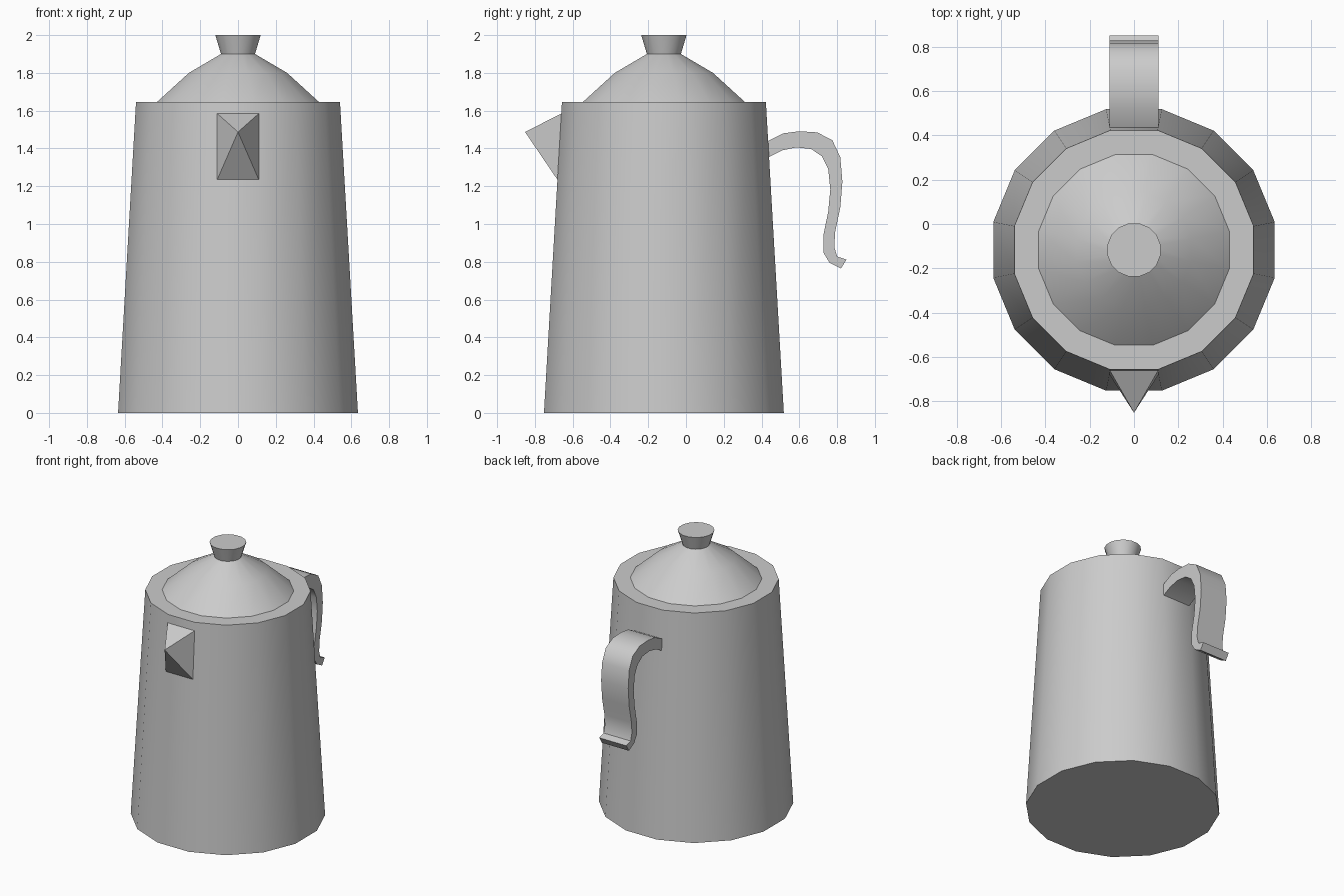
import bpy, bmesh, math

if "Cube" in bpy.data.objects:
    bpy.data.objects.remove(bpy.data.objects["Cube"])

SIDES = 16
CY = -0.117                                  # pot axis in y
K = 1 / math.cos(math.pi / SIDES)            # flat-to-corner radius


def finish(name, bm):
    bmesh.ops.recalc_face_normals(bm, faces=bm.faces)
    mesh = bpy.data.meshes.new(name)
    bm.to_mesh(mesh)
    bm.free()
    ob = bpy.data.objects.new(name, mesh)
    bpy.context.collection.objects.link(ob)
    bpy.ops.object.select_all(action='DESELECT')
    bpy.context.view_layer.objects.active = ob
    ob.select_set(True)
    bpy.ops.object.shade_smooth_by_angle(angle=math.radians(40))
    return ob


def lathe(name, profile, cap_bottom, cap_top):
    bm = bmesh.new()
    rings = []
    for r, z in profile:
        ring = []
        for i in range(SIDES):
            a = (i + 0.5) * 2 * math.pi / SIDES
            ring.append(bm.verts.new((r * K * math.cos(a), CY + r * K * math.sin(a), z)))
        rings.append(ring)
    for lo, hi in zip(rings, rings[1:]):
        for i in range(SIDES):
            j = (i + 1) % SIDES
            bm.faces.new((lo[i], lo[j], hi[j], hi[i]))
    if cap_bottom:
        bm.faces.new(rings[0][::-1])
    if cap_top:
        bm.faces.new(rings[-1])
    return finish(name, bm)


# Tapered body with flat rim
lathe("pot_body", [(0.635, 0), (0.54, 1.645), (0.43, 1.645)], True, False)

# Domed lid and flared knob
lathe("lid", [(0.43, 1.645), (0.26, 1.80), (0.09, 1.90), (0.12, 2.0)], False, True)

# Pyramid spout
bm = bmesh.new()
base = [bm.verts.new(p) for p in ((-0.11, -0.681, 1.235), (0.11, -0.681, 1.235),
                                  (0.11, -0.66, 1.585), (-0.11, -0.66, 1.585))]
tip = bm.verts.new((0, -0.852, 1.487))
for i in range(4):
    bm.faces.new((base[i], base[(i + 1) % 4], tip))
bm.normal_update()
finish("spout", bm)

# Strap handle: outer and inner side profile in (y, z)
outer = [(.432, 1.438), (.515, 1.48), (.60, 1.491), (.695, 1.485), (.775, 1.443), (.817, 1.353),
         (.828, 1.225), (.817, 1.088), (.79, .96), (.785, .88), (.80, .828), (.85, .812)]
inner = [(.435, 1.353), (.51, 1.39), (.584, 1.406), (.663, 1.397), (.72, 1.358), (.753, 1.29),
         (.764, 1.183), (.753, 1.066), (.727, .939), (.727, .849), (.759, .796), (.82, .764)]
bm = bmesh.new()
sections = [[bm.verts.new((-0.11, *o)), bm.verts.new((0.11, *o)),
             bm.verts.new((0.11, *n)), bm.verts.new((-0.11, *n))]
            for o, n in zip(outer, inner)]
for a, b in zip(sections, sections[1:]):
    for i in range(4):
        j = (i + 1) % 4
        bm.faces.new((a[i], a[j], b[j], b[i]))
bm.faces.new(sections[-1])
finish("handle", bm)
